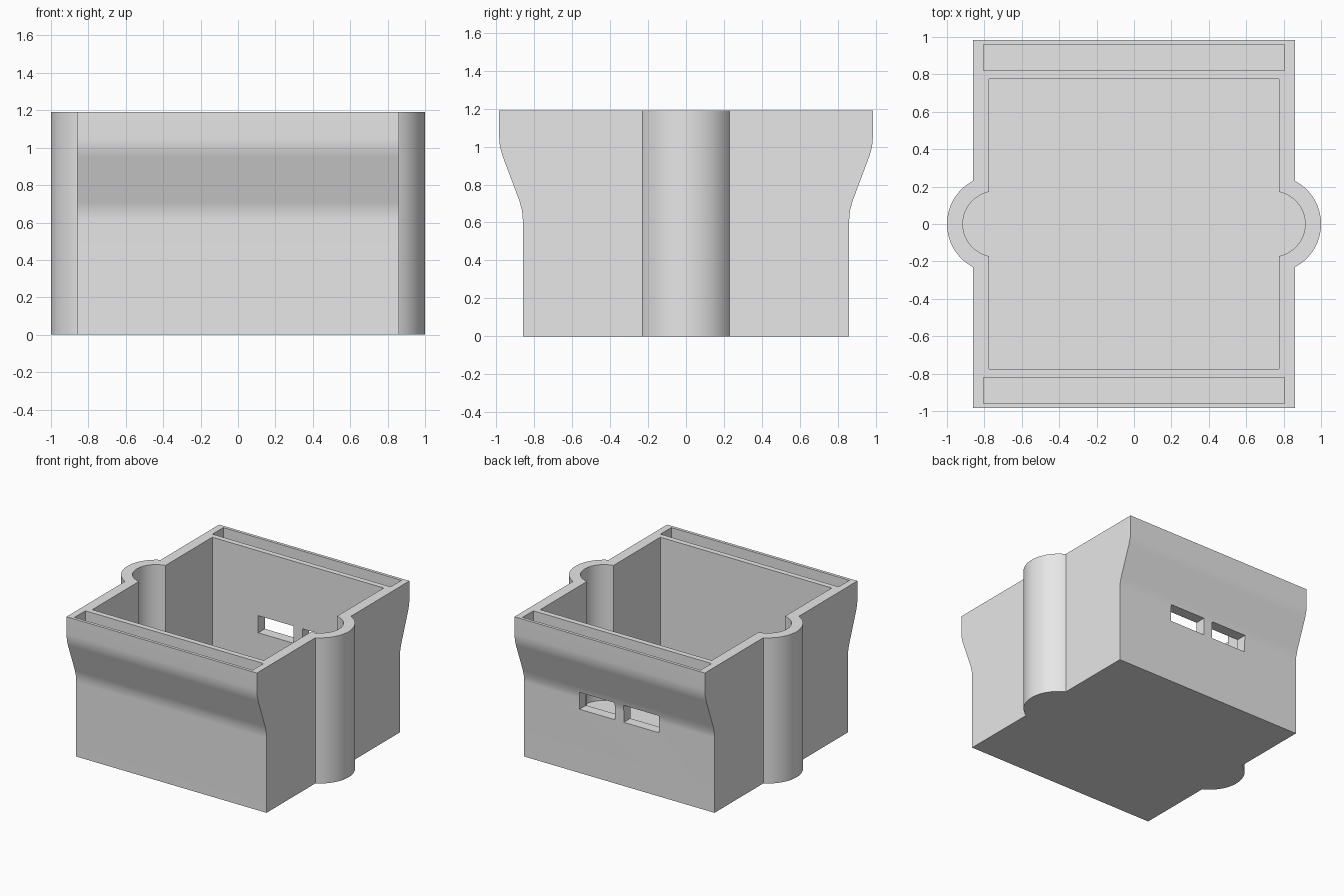
import bpy, bmesh, math
from mathutils import Matrix

if "Cube" in bpy.data.objects:
    bpy.data.objects.remove(bpy.data.objects["Cube"], do_unlink=True)

HEIGHT = 1.19
FLOOR = 0.08

grey = bpy.data.materials.new("plain_grey")
grey.use_nodes = True
grey.diffuse_color = (0.8, 0.8, 0.8, 1)
grey.node_tree.nodes["Principled BSDF"].inputs["Base Color"].default_value = (0.8, 0.8, 0.8, 1)


def finish(name, bm):
    bmesh.ops.recalc_face_normals(bm, faces=bm.faces)
    mesh = bpy.data.meshes.new(name)
    bm.to_mesh(mesh)
    bm.free()
    mesh.materials.append(grey)
    obj = bpy.data.objects.new(name, mesh)
    bpy.context.collection.objects.link(obj)
    return obj


def box(name, x, y, z):
    """Box spanning the given (low, high) ranges."""
    bm = bmesh.new()
    bmesh.ops.create_cube(bm, size=1)
    for v in bm.verts:
        for i, (lo, hi) in enumerate((x, y, z)):
            v.co[i] = hi if v.co[i] > 0 else lo
    return finish(name, bm)


def column(name, x, radius, low, high):
    bm = bmesh.new()
    bmesh.ops.create_cone(bm, cap_ends=True, segments=96, radius1=radius, radius2=radius,
                          depth=high - low, matrix=Matrix.Translation((x, 0, (low + high) / 2)))
    return finish(name, bm)


# Body: side profile flaring out towards the rim, extruded across the width
half = [(0.86, 0), (0.86, 0.61), (0.864, 0.66), (0.877, 0.71),
        (0.967, 0.95), (0.981, 1.0), (0.985, 1.05), (0.985, HEIGHT)]
profile = half + [(-y, z) for y, z in reversed(half)]
bm = bmesh.new()
face = bm.faces.new([bm.verts.new((-0.86, y, z)) for y, z in profile])
side = bmesh.ops.extrude_face_region(bm, geom=[face])
bmesh.ops.translate(bm, vec=(1.72, 0, 0),
                    verts=[g for g in side["geom"] if isinstance(g, bmesh.types.BMVert)])
body = finish("box_body", bm)
bpy.context.view_layer.objects.active = body


def combine(tool, operation):
    """Apply a boolean to the body and discard the tool."""
    mod = body.modifiers.new(tool.name, 'BOOLEAN')
    mod.operation = operation
    mod.solver = 'EXACT'
    mod.object = tool
    bpy.ops.object.modifier_apply(modifier=mod.name)
    bpy.data.objects.remove(tool, do_unlink=True)


# Rounded side bulges
for s in (-1, 1):
    combine(column("side_bulge", s * 0.74, 0.26, 0, HEIGHT), 'UNION')

# Main compartment with rounded recesses in the bulges
top = HEIGHT + 0.2
combine(box("room_cutter", (-0.775, 0.775), (-0.775, 0.775), (FLOOR, top)), 'DIFFERENCE')
for s in (-1, 1):
    combine(column("recess_cutter", s * 0.74, 0.175, FLOOR, top), 'DIFFERENCE')

# Long slots in the front and back rims
for s in (-1, 1):
    y = sorted((s * 0.82, s * 0.96))
    combine(box("slot_cutter", (-0.805, 0.805), y, (1.03, top)), 'DIFFERENCE')

# Pair of openings through the back wall
for s in (-1, 1):
    x = sorted((s * 0.04, s * 0.36))
    combine(box("window_cutter", x, (0.7, 1.1), (0.52, 0.66)), 'DIFFERENCE')

# Smooth the bulges and the flare, keep the corners crisp
bpy.ops.object.select_all(action='DESELECT')
body.select_set(True)
bpy.ops.object.shade_smooth_by_angle(angle=math.radians(30))
weighted = body.modifiers.new("even_shading", 'WEIGHTED_NORMAL')
weighted.keep_sharp = True
